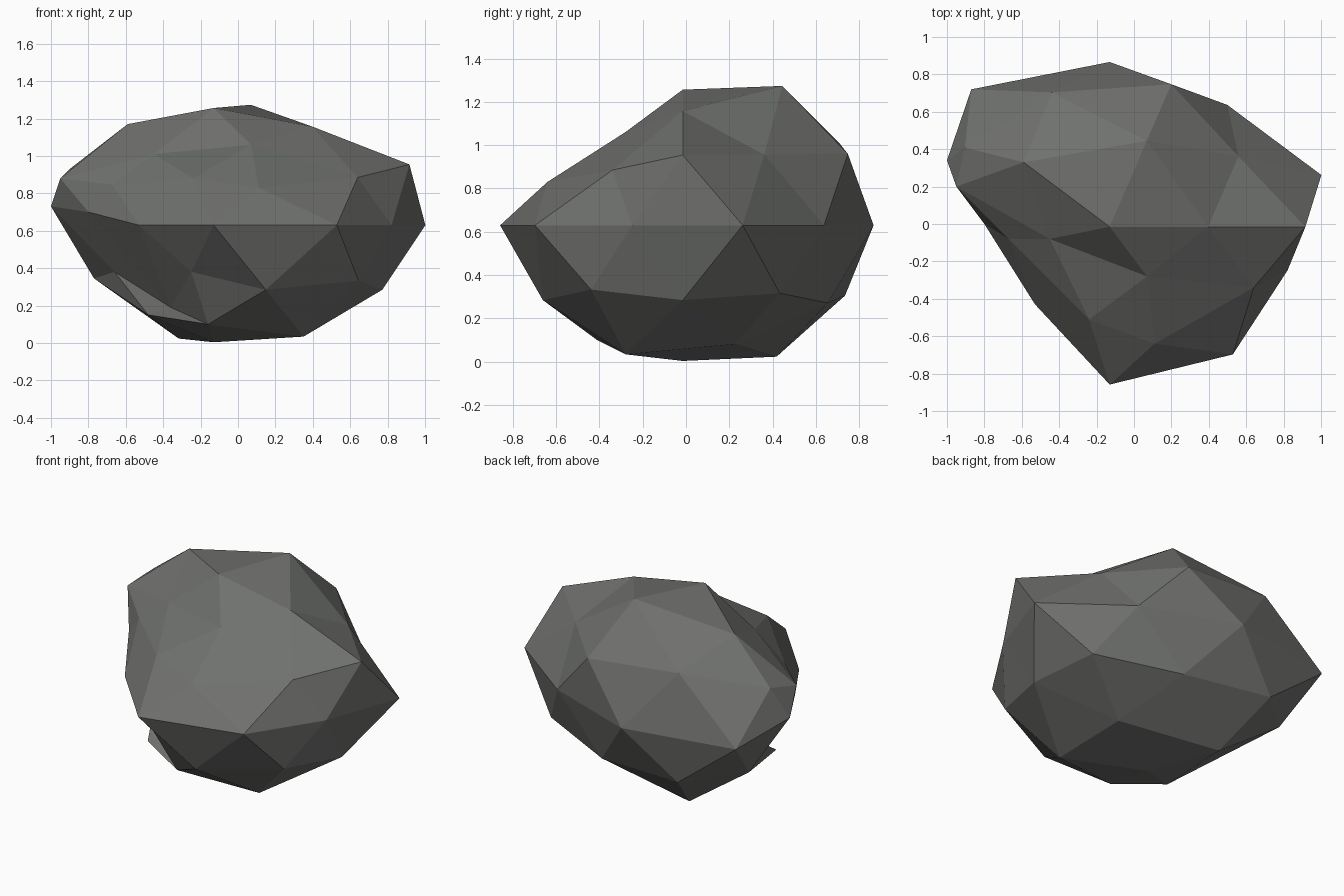
import bpy
import bmesh
import math
from mathutils import Vector

default_cube = bpy.data.objects.get("Cube")
if default_cube:
    bpy.data.objects.remove(default_cube, do_unlink=True)

# Overall proportions of the boulder
CENTRE = Vector((-0.13, -0.015, 0.63))
STRETCH = Vector((1.0, 0.753, 0.62))

# Bulge of each sphere ring, bottom to top, counter-clockwise from +x
bulges = [
    [1.01],
    [1.04, 1.15, 0.9, 1.05, 1.13],
    [1.06, 1.1, 0.9, 0.6, 1.06],
    [1.13, 1.17, 0.8, 0.9, 1.07],
    [1.19, 1.07, 1.17, 1.25, 0.9, 0.8, 0.68, 1.12, 1.12, 1.0],
    [1.17, 1.19, 1.07, 0.8, 0.9],
    [1.0, 1.18, 0.96, 0.8, 1.0],
    [1.0, 1.22, 1.05, 0.75, 0.8],
    [1.01],
]

# Corners pulled sideways around the hollow and the low ledge: (ring, index)
pulled = {
    (1, 2): (-0.48, -0.26, 0.15),
    (1, 3): (-0.16, -0.41, 0.1),
    (2, 2): (-0.77, 0.44, 0.345),
    (2, 3): (-0.36, -0.2, 0.19),
    (3, 2): (-0.66, 0.12, 0.38),
    (3, 3): (-0.25, -0.53, 0.38),
    (4, 3): (-0.87, 0.72, 0.63),
    (4, 4): (-1.0, 0.34, 0.73),
    (4, 5): (-0.8, 0.0, 0.7),
    (5, 3): (-0.67, -0.08, 0.845),
    (5, 4): (0.11, -0.64, 0.83),
    (6, 2): (-0.95, 0.2, 0.88),
    (6, 3): (-0.24, -0.51, 0.88),
    (6, 4): (0.64, -0.34, 0.885),
    (7, 2): (-0.59, 0.33, 1.17),
    (7, 3): (-0.45, -0.08, 1.01),
    (7, 4): (0.07, -0.28, 1.06),
}


def azimuth(vert):
    return (math.atan2(vert.co.y, vert.co.x) + 0.01) % math.tau


# Faceted boulder shaped from a coarse sphere
bm = bmesh.new()
bmesh.ops.create_icosphere(bm, subdivisions=2, radius=1.0)
rings = {}
for vert in bm.verts:
    rings.setdefault(round(vert.co.z, 1) + 0.0, []).append(vert)

for level, height in enumerate(sorted(rings)):
    ring = sorted(rings[height], key=azimuth)
    for index, vert in enumerate(ring):
        spot = CENTRE + vert.co * STRETCH * bulges[level][index]
        vert.co = pulled.get((level, index), spot)

mesh = bpy.data.meshes.new("boulder")
bm.to_mesh(mesh)
bm.free()
mesh.shade_flat()

# Dark grey stone
stone = bpy.data.materials.new("dark grey stone")
stone.use_nodes = True
colour = (0.16, 0.165, 0.155, 1.0)
stone.diffuse_color = colour
shader = next(n for n in stone.node_tree.nodes if n.type == "BSDF_PRINCIPLED")
shader.inputs["Base Color"].default_value = colour
shader.inputs["Roughness"].default_value = 0.9
mesh.materials.append(stone)

boulder = bpy.data.objects.new("boulder", mesh)
bpy.context.collection.objects.link(boulder)
